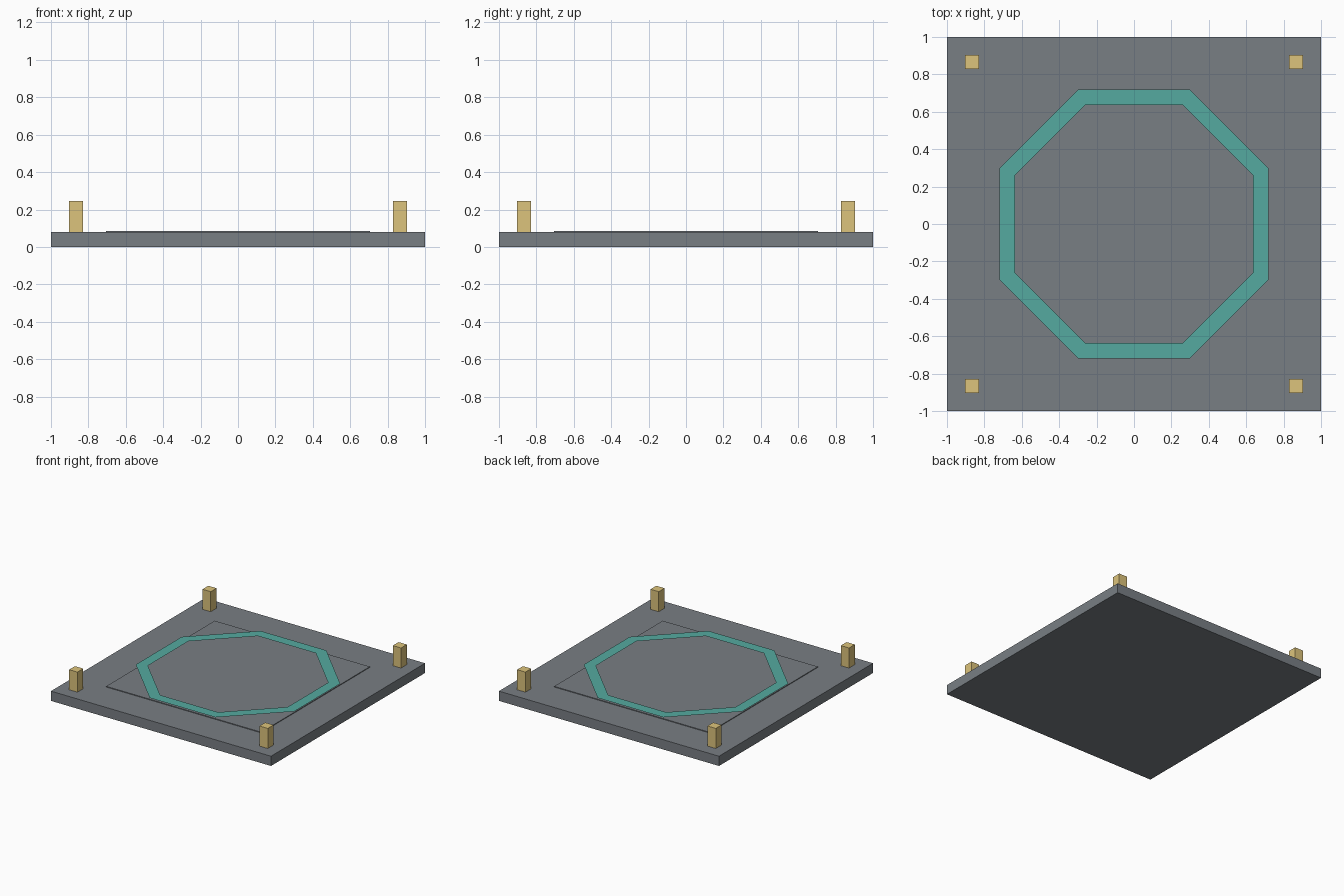
import bpy
import bmesh
from math import cos, pi, tau, sin

if "Cube" in bpy.data.objects:
    bpy.data.objects.remove(bpy.data.objects["Cube"])


def material(name, rgb):
    m = bpy.data.materials.new(name)
    m.diffuse_color = (*rgb, 1)
    m.use_nodes = True
    m.node_tree.nodes["Principled BSDF"].inputs["Base Color"].default_value = m.diffuse_color
    return m


def box(name, size, centre, mat):
    bpy.ops.mesh.primitive_cube_add(size=1, location=centre)
    ob = bpy.context.object
    ob.name = name
    ob.scale = size
    bpy.ops.object.transform_apply(location=False, rotation=False, scale=True)
    ob.data.materials.append(mat)
    return ob


slate = material("slate", (0.19, 0.21, 0.23))
brass = material("brass", (0.72, 0.55, 0.2))
teal = material("teal", (0.09, 0.40, 0.35))

# Square base with a barely raised centre panel
TOP = 0.08
box("base_slab", (2, 2, TOP), (0, 0, TOP / 2), slate)
box("centre_panel", (1.41, 1.41, 0.01), (0, 0, TOP + 0.001), slate)

# Corner posts
for sx, side in ((-1, "left"), (1, "right")):
    for sy, end in ((-1, "front"), (1, "back")):
        box(f"{end}_{side}_post", (0.075, 0.075, 0.165),
            (sx * 0.865, sy * 0.865, TOP + 0.0825), brass)

# Flat octagonal ring marking, hovering just above the panel
bm = bmesh.new()
loops = []
for apothem in (0.635, 0.72):
    r = apothem / cos(pi / 8)
    loops.append([bm.verts.new((r * cos((i + 0.5) * tau / 8),
                                r * sin((i + 0.5) * tau / 8), 0))
                  for i in range(8)])
inner, outer = loops
for i in range(8):
    j = (i + 1) % 8
    bm.faces.new((inner[i], outer[i], outer[j], inner[j]))
mesh = bpy.data.meshes.new("octagon_ring")
bm.to_mesh(mesh)
bm.free()
ring = bpy.data.objects.new("octagon_ring", mesh)
ring.location.z = 0.105
mesh.materials.append(teal)
bpy.context.collection.objects.link(ring)
